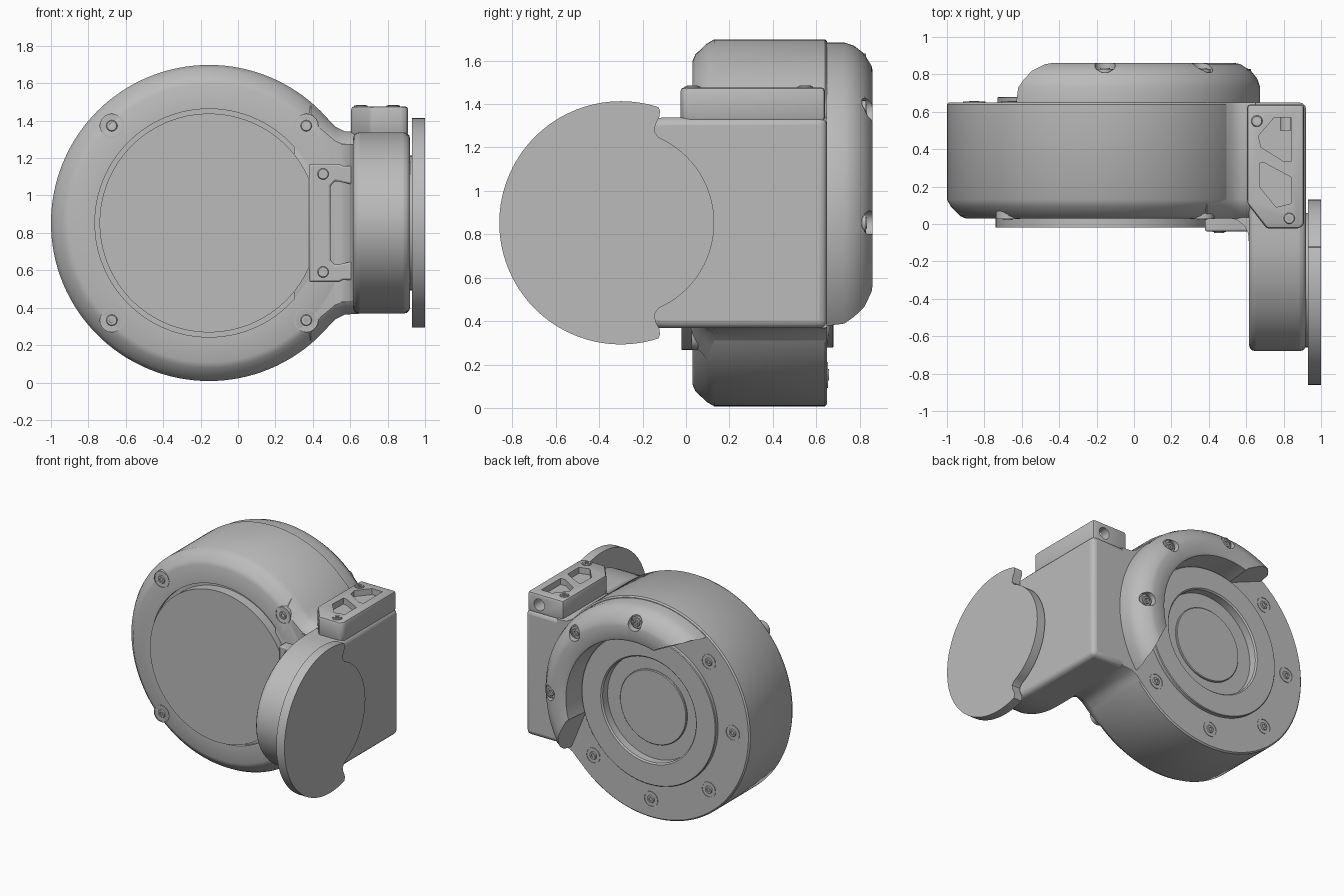
import bpy, bmesh, math
from math import sin, cos, pi, radians
from mathutils import Vector

if "Cube" in bpy.data.objects:
    bpy.data.objects.remove(bpy.data.objects["Cube"])

grey = bpy.data.materials.new("matte_grey")
grey.use_nodes = True
grey.diffuse_color = (0.5, 0.5, 0.5, 1)
grey.node_tree.nodes["Principled BSDF"].inputs["Base Color"].default_value = (0.5, 0.5, 0.5, 1)

CX, CZ = -0.155, 0.853      # drum axis
PY = -0.3                   # end plate centre
AXES = {"x": lambda u, v, h: Vector((h, u, v)),
        "y": lambda u, v, h: Vector((u, h, v)),
        "z": lambda u, v, h: Vector((u, v, h))}


def finish(name, bm):
    bmesh.ops.remove_doubles(bm, verts=bm.verts, dist=1e-5)
    bmesh.ops.recalc_face_normals(bm, faces=bm.faces)
    mesh = bpy.data.meshes.new(name)
    bm.to_mesh(mesh)
    bm.free()
    mesh.materials.append(grey)
    for p in mesh.polygons:
        p.use_smooth = True
    mesh.set_sharp_from_angle(angle=radians(30))
    ob = bpy.data.objects.new(name, mesh)
    bpy.context.collection.objects.link(ob)
    return ob


def loft(name, rings, closed=False):
    """Skin equal rings of points; cap the two ends unless closed."""
    bm = bmesh.new()
    rows = [[bm.verts.new(p) for p in ring] for ring in rings]
    n = len(rows[0])
    for a, b in zip(rows, rows[1:] + (rows[:1] if closed else [])):
        for i in range(n):
            j = (i + 1) % n
            bm.faces.new((a[i], a[j], b[j], b[i]))
    if not closed:
        bm.faces.new(rows[0])
        bm.faces.new(rows[-1])
    return finish(name, bm)


def prism(name, pts, axis, lo, hi):
    f = AXES[axis]
    return loft(name, [[f(u, v, h) for u, v in pts] for h in (lo, hi)])


def lathe(name, profile, place, steps=32):
    """Turn (radius, height) points; place maps (u, v, height) to space."""
    bm = bmesh.new()
    rows = [[bm.verts.new(place(r * cos(2 * pi * i / steps), r * sin(2 * pi * i / steps), h))
             for i in range(steps)] for r, h in profile]
    for a, b in zip(rows, rows[1:]):
        for i in range(steps):
            j = (i + 1) % steps
            bm.faces.new((a[i], a[j], b[j], b[i]))
    bm.faces.new(rows[0])
    bm.faces.new(rows[-1])
    return finish(name, bm)


def bevel(ob, width, segments=3, angle=40):
    m = ob.modifiers.new("Bevel", "BEVEL")
    m.width, m.segments = width, segments
    m.limit_method, m.angle_limit = "ANGLE", radians(angle)


def cut(ob, cutter):
    m = ob.modifiers.new("Cut", "BOOLEAN")
    m.operation, m.solver, m.object = "DIFFERENCE", "EXACT", cutter
    bpy.context.view_layer.objects.active = ob
    for mod in list(ob.modifiers):
        bpy.ops.object.modifier_apply(modifier=mod.name)
    bpy.data.objects.remove(cutter)
    ob.data.set_sharp_from_angle(angle=radians(30))


def bolt(name, axis, u, v, h, out, boss=0.06):
    """Bolt in a boss: head ring, socket, raised rim; out is the facing sign."""
    prof = [(boss, -0.06), (boss, 0.004), (boss - 0.006, 0.004), (boss - 0.006, 0), (0.03, 0),
            (0.026, 0.008), (0.014, 0.008), (0.014, -0.006)]
    return lathe(name, prof, lambda a, b, k: AXES[axis](u + a, v + b, h + out * k), 20)


def arc(cu, cv, ru, rv, a0, a1, n):
    return [(cu + ru * cos(radians(a0 + (a1 - a0) * i / n)),
             cv + rv * sin(radians(a0 + (a1 - a0) * i / n))) for i in range(n + 1)]


# Drum with front cover, groove and stepped rear hub
drum = [(0.585, -0.02), (0.585, 0.055), (0.61, 0.055), (0.61, 0.03), (0.745, 0.03),
        (0.775, 0.043), (0.825, 0.095), (0.845, 0.13), (0.845, 0.64), (0.835, 0.65),
        (0.575, 0.65), (0.575, 0.675), (0.57, 0.68), (0.41, 0.68), (0.40, 0.67),
        (0.40, 0.61), (0.285, 0.61), (0.285, 0.62), (0.28, 0.625)]
lathe("drum", drum, lambda a, b, h: Vector((CX + a, h, CZ + b)), 128)

# Neck blending the drum into the arm
half = [(0.3, 0.60), (0.39, 0.64), (0.47, 0.565), (0.52, 0.515), (0.57, 0.49), (0.65, 0.485)]
neck = half + [(x, -z) for x, z in reversed(half)]
loft("neck", [[(x, y, CZ + z * s) for x, z in neck]
              for y, s in ((0.65, 0.99), (0.64, 1), (0.13, 1), (0.095, 0.975), (0.043, 0.89), (0.03, 0.85))])
prism("neck_fillet", [(0.5, 0.035), (0.55, 0.022), (0.59, -0.01), (0.61, -0.05), (0.615, -0.11),
                      (0.68, -0.11), (0.68, 0.12), (0.5, 0.12)], "z", 0.43, 1.275)

# Side arm with a rounded front end
arm = prism("side_arm", [(0.65, CZ + 0.485)] + arc(-0.08, CZ, 0.6, 0.485, 90, 270, 40)
            + [(0.65, CZ - 0.485)], "x", 0.615, 0.92)
bevel(arm, 0.035)

# Round end plate with a smaller round tail
outer = arc(PY, CZ, 0.56, 0.56, 72, 288, 72)
tail = arc(PY, CZ, 0.43, 0.43, -66, 66, 40)
step = [(-0.12, 0.515), (-0.122, 0.49), (-0.14, 0.455), (-0.146, 0.42)]
outline = (outer + [(y, CZ - z) for y, z in step] + tail
           + [(y, CZ + z) for y, z in reversed(step)])
prism("end_plate", outline, "x", 0.93, 1.0)
prism("plate_spacer", arc(PY, CZ, 0.36, 0.36, 0, 354, 59), "x", 0.9, 0.94)

# Raised rear guard sweeping over the upper outer quarter
section = [(0.83, 0.64, 80), (0.83, 0.73, 79), (0.815, 0.775, 77), (0.78, 0.82, 75),
           (0.725, 0.855, 71), (0.70, 0.86, 69), (0.61, 0.86, 62), (0.59, 0.85, 61), (0.58, 0.64, 62)]
N = 64
guard = loft("rear_guard", [[(CX + r * cos(radians(45 + s * k)), y, CZ + r * sin(radians(45 + s * k)))
                             for r, y, s in section] for k in (i / N * 2 - 1 for i in range(N + 1))])
for i in range(3):
    t = radians(45 * i)
    u, v = CX + 0.735 * cos(t), CZ + 0.735 * sin(t)
    cut(guard, lathe("pocket", [(0.055, 0.81), (0.055, 0.95)],
                     lambda a, b, h: Vector((u + a, h, v + b)), 24))
    bolt("guard_bolt", "y", u, v, 0.825, 1, 0.045)

# Drum bolts: five open ones at the rear, four at the front
for i in range(3, 8):
    t = radians(45 * i)
    bolt("rear_bolt", "y", CX + 0.7 * cos(t), CZ + 0.7 * sin(t), 0.65, 1)
for i in range(4):
    t = radians(45 + 90 * i)
    bolt("front_bolt", "y", CX + 0.735 * cos(t), CZ + 0.735 * sin(t), 0.03, -1, 0.065)

# C-shaped front bracket beside the cover
c_half = [(0.38, 0.315), (0.54, 0.315), (0.56, 0.305), (0.615, 0.305), (0.615, 0.205),
          (0.52, 0.225), (0.495, 0.20)]
bracket = prism("front_bracket", [(x, CZ + z) for x, z in c_half]
                + [(x, CZ - z) for x, z in reversed(c_half)], "y", -0.04, 0.06)
bevel(bracket, 0.01, 2)
for s in (-1, 1):
    bolt("bracket_bolt", "y", 0.455, CZ + 0.262 * s, -0.04, -1, 0.036)

# Top mount with two weight-saving pockets and a rear bore
mount = prism("top_mount", [(0.605, 0.64), (0.605, 0.11), (0.71, -0.025), (0.885, -0.025),
                            (0.91, 0.0), (0.91, 0.64)], "z", 1.32, 1.477)
bevel(mount, 0.022, 2, 30)
pockets = ([(0.665, 0.47), (0.75, 0.57), (0.84, 0.57), (0.84, 0.335), (0.80, 0.335), (0.68, 0.41)],
           [(0.675, 0.325), (0.70, 0.325), (0.84, 0.25), (0.84, 0.11), (0.76, 0.09), (0.67, 0.2)])
for pts in pockets:
    cut(mount, prism("pocket", pts, "z", 1.43, 1.55))
cut(mount, lathe("bore", [(0.045, 0.5), (0.045, 0.8)],
                 lambda a, b, h: Vector((0.81 + a, h, 1.395 + b)), 24))
for x, y in ((0.657, 0.55), (0.83, 0.03)):
    bolt("mount_bolt", "z", x, y, 1.477, 1, 0.036)
